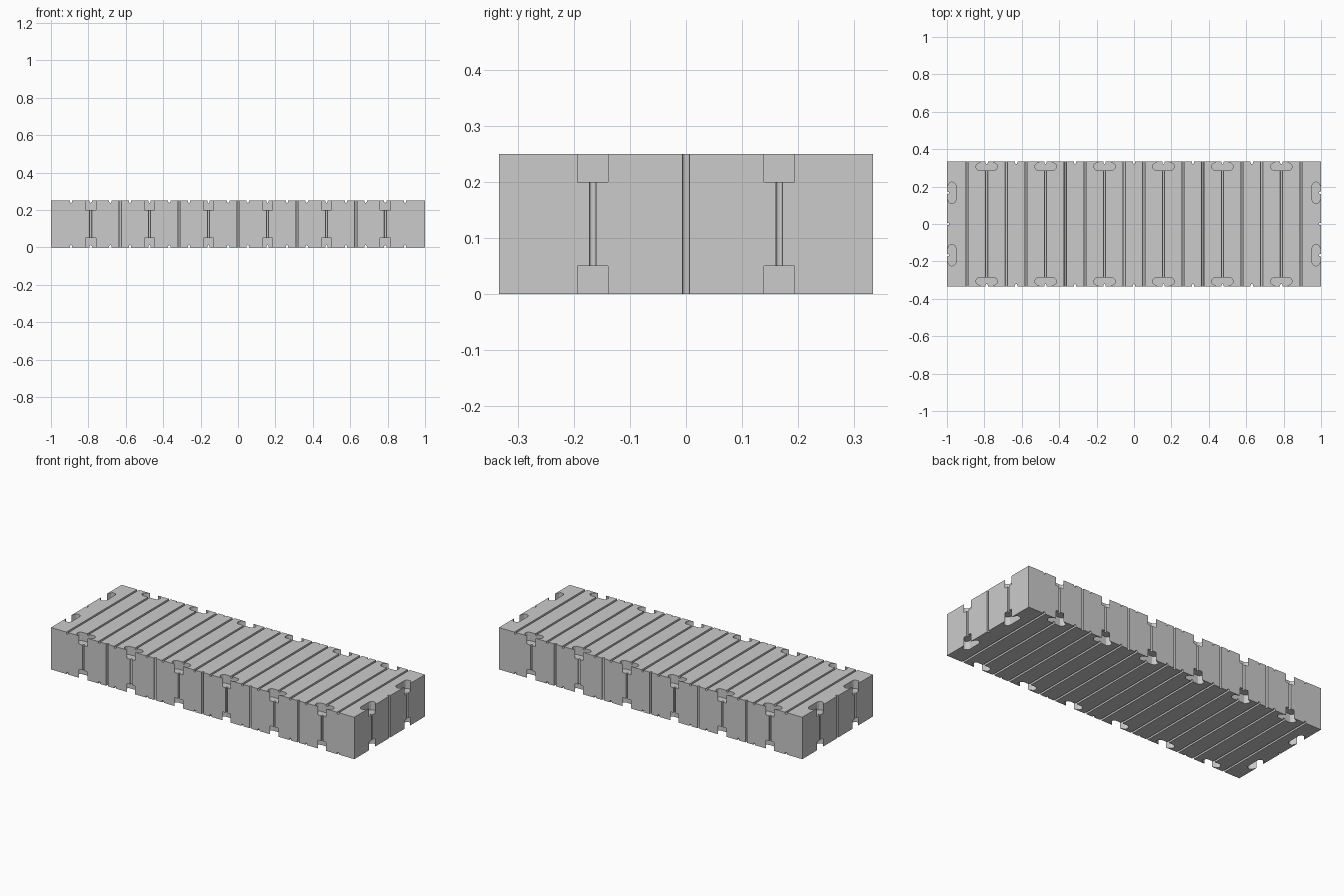
import bpy, bmesh
from math import pi, sin, cos
from mathutils import Vector as V

if "Cube" in bpy.data.objects:
    bpy.data.objects.remove(bpy.data.objects["Cube"])

HX, HY, H = 1.0, 0.333, 0.25
STEP = 0.1575                      # pitch of the side grooves
X, Y, Z = V((1, 0, 0)), V((0, 1, 0)), V((0, 0, 1))


def prism(bm, profile, origin, across, inward, along, length):
    """Extrude a 2D profile (across, inward) along a direction."""
    rings = [[bm.verts.new(origin + across * a + inward * b + along * t)
              for a, b in profile] for t in (0, length)]
    n = len(profile)
    bm.faces.new(rings[0])
    bm.faces.new(rings[1][::-1])
    for i in range(n):
        j = (i + 1) % n
        bm.faces.new((rings[0][i], rings[1][i], rings[1][j], rings[0][j]))


def finish(bm, name):
    bmesh.ops.recalc_face_normals(bm, faces=bm.faces[:])
    mesh = bpy.data.meshes.new(name)
    bm.to_mesh(mesh)
    bm.free()
    ob = bpy.data.objects.new(name, mesh)
    bpy.context.collection.objects.link(ob)
    return ob


# Cutter profiles: round-bottomed groove and flared connector pocket
R = 0.006
groove = [(-R, -0.01)] + [(-R * cos(pi * i / 6), R + R * sin(pi * i / 6))
                          for i in range(7)] + [(R, -0.01)]
half = [(0.027, -0.01), (0.027, 0), (0.049, 0.010), (0.055, 0.016), (0.0575, 0.024),
        (0.056, 0.033), (0.050, 0.042), (0.041, 0.047)]
pocket = half + [(-a, b) for a, b in reversed(half)]

# Solid block
bm = bmesh.new()
prism(bm, [(-HX, -HY), (HX, -HY), (HX, HY), (-HX, HY)], V(), X, Y, Z, H)
block = finish(bm, "block_body")

# Grooves across the top and bottom faces
bm = bmesh.new()
for i in range(18):
    x = (i - 8.5) * STEP * 2 / 3
    for z, inward in ((0, Z), (H, -Z)):
        prism(bm, groove, V((x, -HY - 0.02, z)), X, inward, Y, 2 * HY + 0.04)
flat_grooves = finish(bm, "flat_groove_cutter")

# Vertical grooves on the long sides and the ends
bm = bmesh.new()
for s in (-1, 1):
    for i in range(-5, 6):
        prism(bm, groove, V((i * STEP, s * HY, -0.02)), X, -s * Y, Z, H + 0.04)
    for i in (-1, 0, 1):
        prism(bm, groove, V((s * HX, i * HY / 2, -0.02)), Y, -s * X, Z, H + 0.04)
side_grooves = finish(bm, "side_groove_cutter")

# Connector pockets along every top and bottom edge
bm = bmesh.new()
for s in (-1, 1):
    for z in (-0.02, H - 0.05):
        for i in (-5, -3, -1, 1, 3, 5):
            prism(bm, pocket, V((i * STEP, s * HY, z)), X, -s * Y, Z, 0.07)
        for i in (-1, 1):
            prism(bm, pocket, V((s * HX, i * HY / 2, z)), Y, -s * X, Z, 0.07)
pockets = finish(bm, "pocket_cutter")

# Cut everything out of the block, then discard the cutters
bpy.context.view_layer.objects.active = block
for cutter in (flat_grooves, side_grooves, pockets):
    mod = block.modifiers.new(cutter.name, 'BOOLEAN')
    mod.operation = 'DIFFERENCE'
    mod.solver = 'EXACT'
    mod.object = cutter
    bpy.ops.object.modifier_apply(modifier=mod.name)
    bpy.data.objects.remove(cutter)
